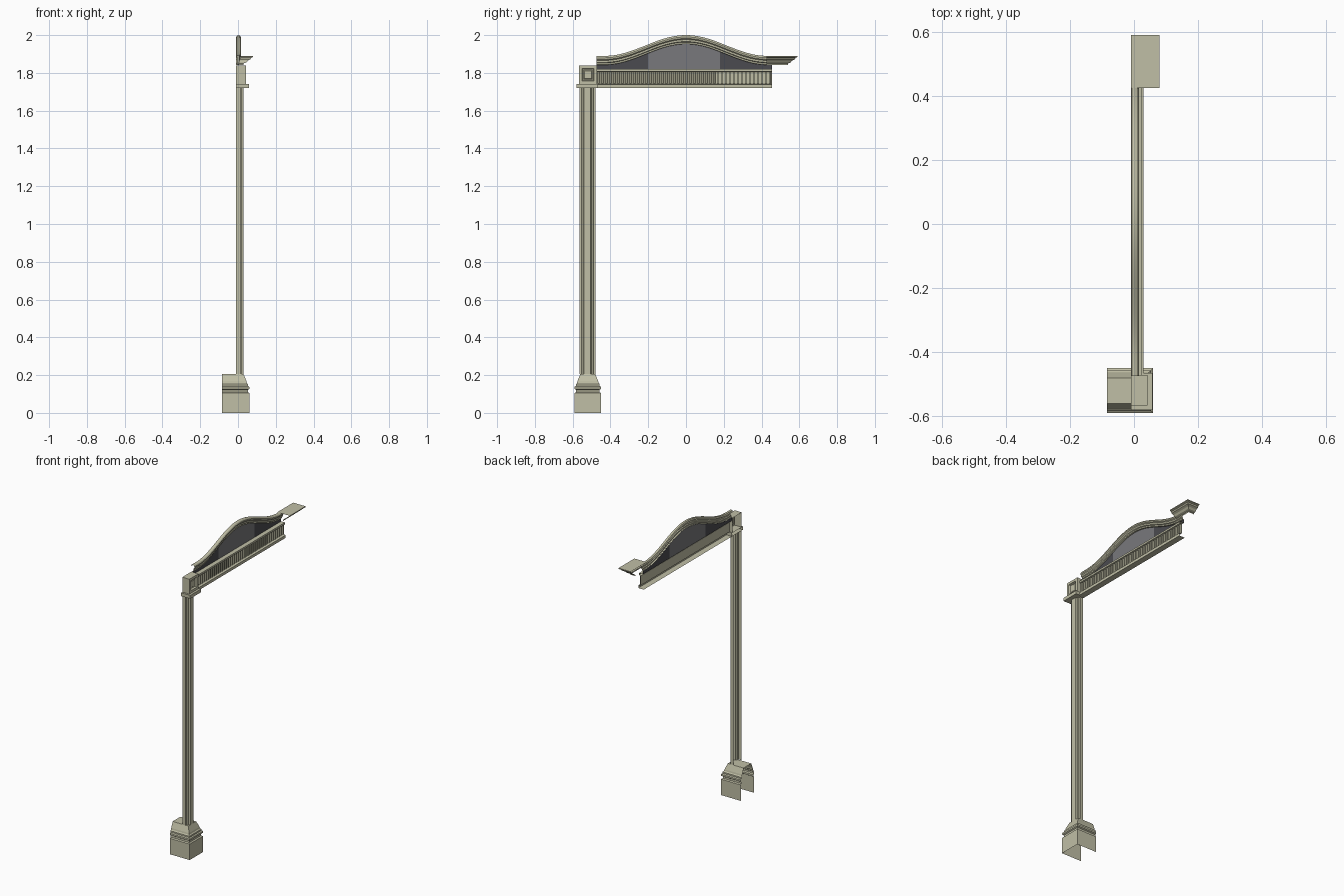
import bpy, math

cube = bpy.data.objects.get("Cube")
if cube:
    bpy.data.objects.remove(cube, do_unlink=True)


def material(name, rgb):
    m = bpy.data.materials.new(name)
    m.use_nodes = True
    m.diffuse_color = (*rgb, 1)
    m.node_tree.nodes["Principled BSDF"].inputs["Base Color"].default_value = (*rgb, 1)
    return m


stone = material("pale_stone", (0.53, 0.52, 0.38))
dark = material("dark_glass", (0.07, 0.07, 0.08))
grey = material("grey_glass", (0.19, 0.19, 0.2))


def build(name, verts, faces, mat, smooth=False):
    me = bpy.data.meshes.new(name)
    me.from_pydata(verts, [], faces)
    me.materials.append(mat)
    ob = bpy.data.objects.new(name, me)
    bpy.context.collection.objects.link(ob)
    if smooth:
        bpy.ops.object.select_all(action="DESELECT")
        ob.select_set(True)
        bpy.context.view_layer.objects.active = ob
        bpy.ops.object.shade_smooth_by_angle(angle=math.radians(30))
    return ob


def loft(name, rings, mat=stone, closed=False, cap=False, smooth=False):
    """Skin a list of equal-length point rings, optionally capping the last."""
    n = len(rings[0])
    verts = [p for r in rings for p in r]
    faces = []
    for i in range(len(rings) - 1):
        for j in range(n if closed else n - 1):
            k = (j + 1) % n
            faces.append((i * n + j, i * n + k, (i + 1) * n + k, (i + 1) * n + j))
    if cap:
        faces.append(tuple(range(len(verts) - n, len(verts))))
    return build(name, verts, faces, mat, smooth)


BACK = -0.01
POST_Y = -0.522
START, END = -0.475, 0.455

# Plinth: moulded three-sided shell, open at the back and underneath
plinth = [(0, 0), (0, .105), (.008, .11), (.008, .122), (0, .127), (0, .138),
          (.007, .143), (.007, .152), (.013, .158), (.015, .168), (.03, .205)]


def u_ring(inset, z):
    front, half = 0.06 - inset, 0.07 - inset
    y = -0.52
    return [(-.085, y + half, z), (front, y + half, z),
            (front, y - half, z), (-.085, y - half, z)]


loft("plinth", [u_ring(o, z) for o, z in plinth], cap=True)

# Post: stepped pilaster section, open at the back
half_section = [(.042, BACK), (.042, .012), (.032, .012), (.029, .02),
                (.021, .02), (.017, .03)]
section = half_section + [(-y, x) for y, x in reversed(half_section)]
loft("post", [[(x, POST_Y - y, z) for y, x in section] for z in (.205, 1.72)])


def yz_ring(x, y0, y1, z0, z1, inset=0):
    return [(x, y0 + inset, z0 + inset), (x, y1 - inset, z0 + inset),
            (x, y1 - inset, z1 - inset), (x, y0 + inset, z1 - inset)]


# Corner block with recessed square panel, on a projecting ledge
loft("corner_ledge", [yz_ring(x, -.58, -.465, 1.72, 1.742) for x in (BACK, .057)],
     closed=True, cap=True)
block = [(BACK, 0), (.042, 0), (.042, .016), (.03, .02), (.03, .025), (.034, .029)]
loft("corner_block", [yz_ring(x, -.567, -.472, 1.742, 1.84, i) for x, i in block],
     closed=True, cap=True)

# Lintel: moulded section running along the span
lintel = [(BACK, 1.72), (.03, 1.72), (.03, 1.738), (.012, 1.742), (.012, 1.805),
          (.025, 1.808), (.025, 1.82), (-.006, 1.82)]
loft("lintel", [[(x, y, z) for x, z in lintel] for y in (START, END)])

# Row of fluted ribs on the lintel
count = 44
pitch = (END - START) / count
ribs_v, ribs_f = [], []
for i in range(count):
    y = START + (i + .5) * pitch
    b = len(ribs_v)
    for z in (1.744, 1.804):
        ribs_v += [(.012, y - .3 * pitch, z), (.02, y - .2 * pitch, z),
                   (.02, y + .2 * pitch, z), (.012, y + .3 * pitch, z)]
    ribs_f += [(b + j, b + j + 1, b + j + 5, b + j + 4) for j in range(3)]
    ribs_f += [(b + 3, b + 2, b + 1, b), (b + 4, b + 5, b + 6, b + 7)]
build("lintel_ribs", ribs_v, ribs_f, stone)


# Arched pediment moulding swept along a bell-shaped curve
def arch(y):
    t = min(abs(y) / .43, 1)
    return 1.89 + .11 * (.5 + .5 * math.cos(math.pi * t))


stations = [START + (END - START) * i / 48 for i in range(49)]
rim = [(BACK, -.012), (-.006, -.002), (.002, 0), (.01, -.003), (.015, -.01),
       (.015, -.018), (.009, -.024), (.009, -.034), (.004, -.038),
       (.004, -.046), (-.006, -.048)]
loft("arch_moulding", [[(x, y, arch(y) + dz) for x, dz in rim] for y in stations],
     smooth=True)


# Glazing below the arch: grey centre with dark sides
def glazing(name, y0, y1, mat):
    ys = [y0 + (y1 - y0) * i / 16 for i in range(17)]
    loft(name, [[(-.004, y, 1.82), (-.004, y, arch(y) - .046)] for y in ys], mat)


glazing("centre_glass", -.2, .18, grey)
glazing("front_side_glass", START, -.2, dark)
glazing("rear_side_glass", .18, END, dark)

# Cornice return at the far end: mitred moulding under a flat top
cornice = [(.05, 1.842), (.05, 1.85), (.036, 1.855), (.028, 1.865),
           (.014, 1.872), (.01, 1.88), (0, 1.884), (0, 1.89)]
loft("cornice_return", [[(.08 - o, .425, z), (.08 - o, .59 - o, z),
                         (BACK, .59 - o, z)] for o, z in cornice])
build("cornice_top", [(BACK, .425, 1.89), (.08, .425, 1.89), (.08, .59, 1.89),
                      (BACK, .59, 1.89)], [(0, 1, 2, 3)], stone)
